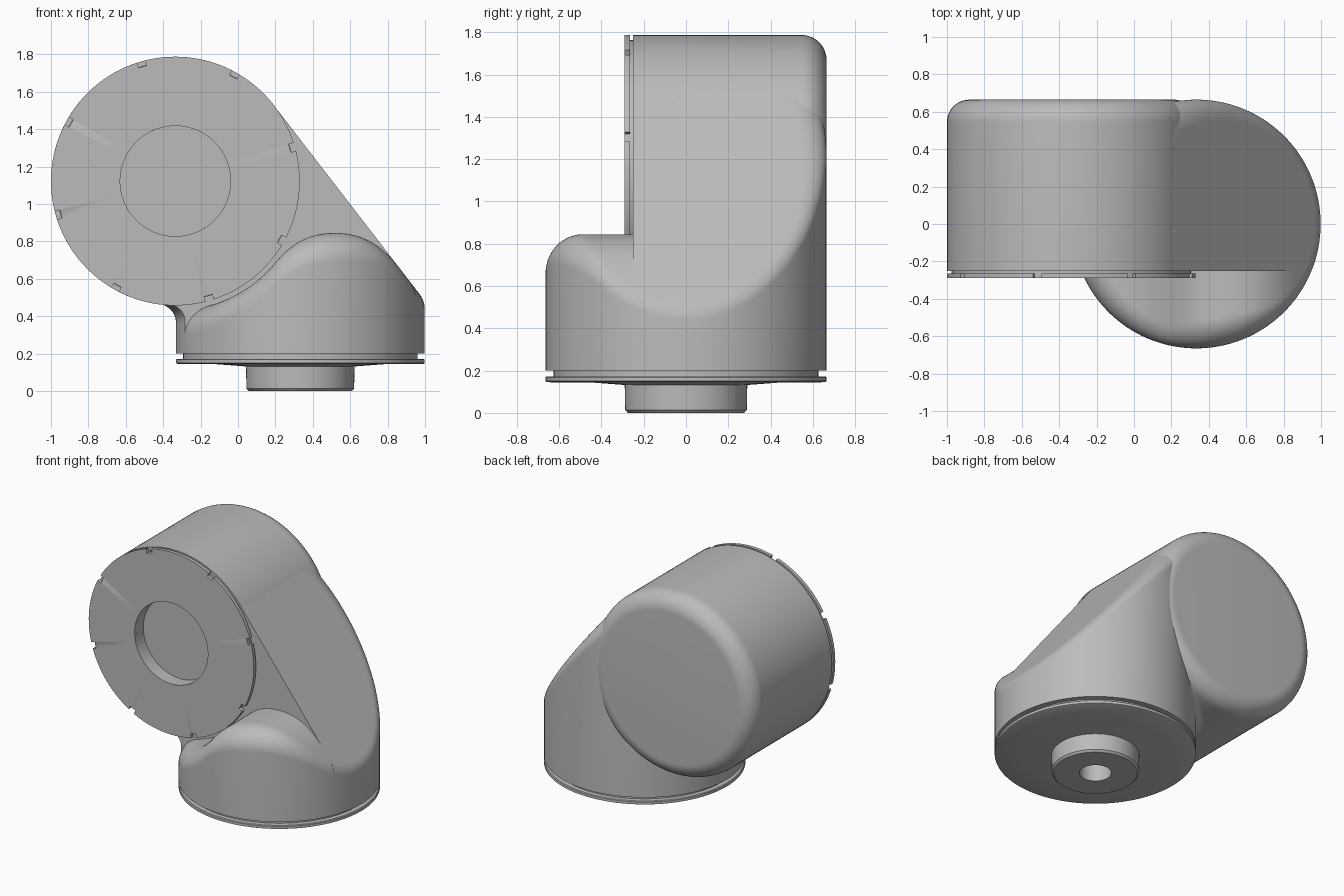
import bpy, bmesh, math
from mathutils import Matrix

cube = bpy.data.objects.get("Cube")
if cube:
    bpy.data.objects.remove(cube)

R = 0.665                     # radius of both barrels
BX = 0.333                    # centre of the upright barrel
AX, AZ = -0.335, 1.123        # centre of the horizontal barrel
FRONT = -0.25                 # front of the horizontal barrel
SEG = 128

grey = bpy.data.materials.new("plain_grey")
grey.use_nodes = True
grey.diffuse_color = (0.5, 0.5, 0.5, 1)
grey.node_tree.nodes["Principled BSDF"].inputs["Base Color"].default_value = (0.5, 0.5, 0.5, 1)


def finish(name, bm, matrix=Matrix()):
    bmesh.ops.remove_doubles(bm, verts=bm.verts, dist=1e-5)
    bmesh.ops.recalc_face_normals(bm, faces=bm.faces)
    bm.transform(matrix)
    mesh = bpy.data.meshes.new(name)
    bm.to_mesh(mesh)
    bm.free()
    mesh.materials.append(grey)
    obj = bpy.data.objects.new(name, mesh)
    bpy.context.collection.objects.link(obj)
    bpy.ops.object.select_all(action='DESELECT')
    obj.select_set(True)
    bpy.context.view_layer.objects.active = obj
    bpy.ops.object.shade_smooth_by_angle(angle=math.radians(30))
    return obj


def skin(bm, rows, closed=True):
    """Join rows of points with quads."""
    grid = [[bm.verts.new(p) for p in row] for row in rows]
    n = len(grid[0])
    for a, b in zip(grid, grid[1:]):
        for i in range(n if closed else n - 1):
            j = (i + 1) % n
            bm.faces.new((a[i], a[j], b[j], b[i]))
    return grid


def circle(r, z):
    return [(r * math.cos(t), r * math.sin(t), z)
            for t in (math.tau * i / SEG for i in range(SEG))]


def lathe(name, profile, matrix):
    bm = bmesh.new()
    grid = skin(bm, [circle(r, z) for r, z in profile])
    bm.faces.new(grid[0])
    bm.faces.new(grid[-1])
    return finish(name, bm, matrix)


def slant(x):
    """Height of the sloping face, tangent to the horizontal barrel."""
    return 1.53 - 1.295 * (x - 0.19)


def slope_height(x):
    return slant(x) if x > 0.19 else max(0.7, 1.53 - 4 * (0.19 - x))


def hermite(x, x0, z0, m0, x1, z1, m1):
    w = x1 - x0
    t = (x - x0) / w
    return ((2*t**3 - 3*t**2 + 1) * z0 + (t**3 - 2*t**2 + t) * w * m0
            + (3*t**2 - 2*t**3) * z1 + (t**3 - t**2) * w * m1)


def shoulder_height(x):
    """Scoop around the horizontal barrel, then a rounded hump."""
    if x < 0.2:
        return AZ - math.sqrt(0.69**2 - (x - AX)**2)
    if x < 0.52:
        return hermite(x, 0.2, 0.687, 1.23, 0.52, 0.845, 0)
    if x < 0.86:
        return hermite(x, 0.52, 0.845, 0, 0.86, slant(0.86), -1.295)
    return slant(x)


def rounded_block(name, height, fillet, keep_front):
    """Upright barrel topped by a height rule, with a rolled rim, cut at FRONT."""
    def point(rho, t):
        c = math.cos(t)
        rim = height(BX + R * c)
        s = (rim - height(BX + (R - 0.05) * c)) / 0.05
        k = math.sqrt(1 + s * s)
        centre = R - fillet
        drop = 0
        if rho > centre - fillet * s / k:
            arc = math.sqrt(max(0, fillet**2 - (rho - centre)**2))
            drop = s * (rho - centre) + fillet * k - arc
        return (BX + rho * c, rho * math.sin(t), height(BX + rho * c) - drop)

    bm = bmesh.new()
    angles = [math.tau * i / SEG for i in range(SEG)]
    rings = 48
    rows = [[point(R * math.sin(math.pi / 2 * i / rings), t) for t in angles]
            for i in range(1, rings + 1)]
    rows.append([(x, y, 0.2) for x, y, z in rows[-1]])
    grid = skin(bm, rows)
    bm.faces.new(grid[0])
    bm.faces.new(grid[-1])
    cut = bmesh.ops.bisect_plane(
        bm, geom=bm.verts[:] + bm.edges[:] + bm.faces[:], dist=1e-5,
        plane_co=(0, FRONT, 0), plane_no=(0, 1, 0),
        clear_outer=keep_front, clear_inner=not keep_front)
    rim_edges = [e for e in cut['geom_cut'] if isinstance(e, bmesh.types.BMEdge)]
    bmesh.ops.edgeloop_fill(bm, edges=rim_edges)
    return finish(name, bm)


# Upright barrel: front shoulder and sloping back half
rounded_block("front_shoulder", shoulder_height, 0.15, True)
rounded_block("sloping_body", slope_height, 0.13, False)

# Horizontal barrel with round recess, narrow groove and rounded back
lying = Matrix.Translation((AX, 0, AZ)) @ Matrix.Rotation(-math.pi / 2, 4, 'X')
ROUND = 0.12
back = [(R - ROUND + ROUND * math.cos(a), R - ROUND + ROUND * math.sin(a))
        for a in (math.pi / 2 * i / 12 for i in range(13))]
lathe("horizontal_barrel",
      [(0.1, -0.19), (0.295, -0.19), (0.295, -0.266), (0.64, -0.266),
       (0.64, FRONT), (R, FRONT)] + back, lying)

# Notched ring plate on the front of the horizontal barrel
bm = bmesh.new()
outline = []
for i in range(8):
    mid = math.radians(16 + 45 * i)
    half = math.radians(2)
    for a, r in ((-half, R), (-half, R - 0.028), (half, R - 0.028), (half, R)):
        outline.append((r, mid + a))
    gap = math.radians(45) - 2 * half
    outline += [(R, mid + half + gap * j / 14) for j in range(1, 14)]


def ring(y, inner):
    return [((0.295 if inner else r) * math.cos(a) + AX, y,
             (0.295 if inner else r) * math.sin(a) + AZ) for r, a in outline]


skin(bm, [ring(-0.265, True), ring(-0.29, True), ring(-0.29, False),
          ring(-0.265, False), ring(-0.265, True)])
finish("notched_ring", bm)

# Base plate with groove, shallow cone, hub and bore
lathe("base_plate_and_hub",
      [(0.05, 0.19), (0.105, 0.19), (0.105, 0), (0.275, 0), (0.288, 0.014),
       (0.29, 0.132), (0.45, 0.144), (0.655, 0.145), (R, 0.15), (R, 0.168),
       (0.66, 0.173), (0.627, 0.173), (0.627, 0.201)],
      Matrix.Translation((BX, 0, 0)))

# Concave blend between the upright wall and the underside of the barrel
bm = bmesh.new()
start, end = math.radians(118), math.pi + math.asin(-FRONT / R)
rows = []
for i in range(33):
    t = start + (end - start) * i / 32
    f = 0.09 * min(1, i / 14) + 0.002
    row = []
    for j in range(11):
        o = f * (1 - math.cos(math.pi / 2 * j / 10))
        x = BX + (R + o) * math.cos(t)
        y = max(FRONT, (R + o) * math.sin(t))
        under = AZ - math.sqrt(R**2 - (x - AX)**2)
        row.append((x, y, under + 0.003 - f + math.sqrt(max(0, f**2 - (f - o)**2))))
    rows.append(row)
grid = skin(bm, rows, closed=False)
x, y, z = rows[-1][0]
bm.faces.new(grid[-1] + [bm.verts.new((x, y, rows[-1][-1][2]))])
finish("under_blend", bm)
